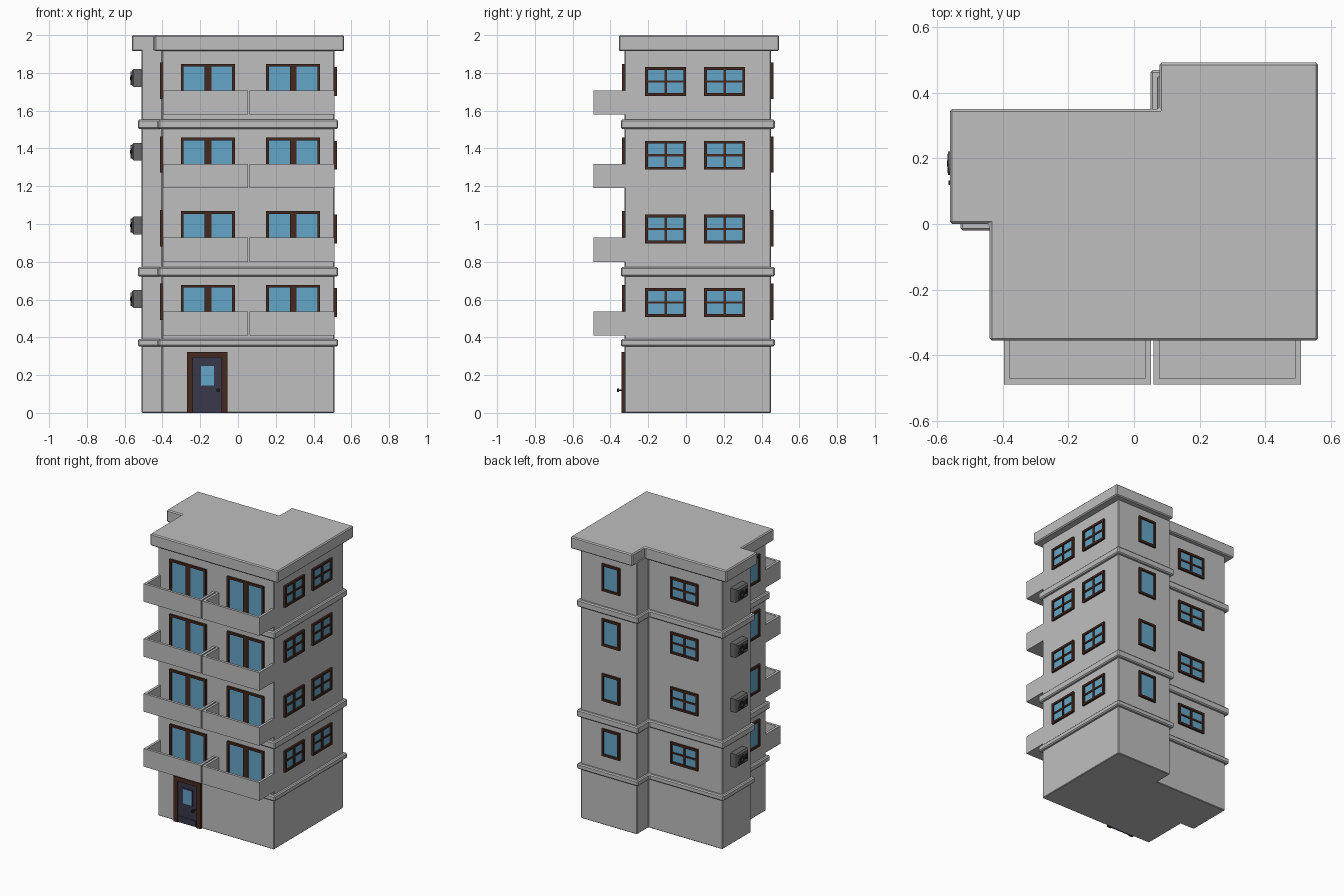
import bpy, bmesh, math
from mathutils import Matrix, Vector

if "Cube" in bpy.data.objects:
    bpy.data.objects.remove(bpy.data.objects["Cube"])


def material(name, rgb):
    m = bpy.data.materials.new(name)
    m.use_nodes = True
    m.diffuse_color = (*rgb, 1)
    m.node_tree.nodes["Principled BSDF"].inputs["Base Color"].default_value = (*rgb, 1)
    return m


WALL = material("pale grey concrete", (0.52, 0.52, 0.52))
FRAME = material("dark brown wood", (0.06, 0.022, 0.013))
GLASS = material("sky blue glass", (0.13, 0.38, 0.58))
DOOR = material("dark navy paint", (0.04, 0.04, 0.07))
METAL = material("dark grey metal", (0.14, 0.14, 0.14))
BLACK = material("black metal", (0.015, 0.015, 0.015))


def finish(name, bm, mats, loc=(0, 0, 0), turn=0, bevel=0):
    bmesh.ops.recalc_face_normals(bm, faces=bm.faces)
    mesh = bpy.data.meshes.new(name)
    bm.to_mesh(mesh)
    bm.free()
    ob = bpy.data.objects.new(name, mesh)
    for m in mats:
        mesh.materials.append(m)
    ob.location = loc
    ob.rotation_euler.z = math.radians(turn)
    bpy.context.collection.objects.link(ob)
    if bevel:
        mod = ob.modifiers.new("edge", "BEVEL")
        mod.width, mod.segments = bevel, 1
    return ob


def box(bm, x, y, z, mat=0):
    """Axis-aligned box from (low, high) pairs."""
    size = Vector((x[1] - x[0], y[1] - y[0], z[1] - z[0]))
    mid = Vector((sum(x), sum(y), sum(z))) / 2
    made = bmesh.ops.create_cube(bm, size=1, matrix=Matrix.Translation(mid) @ Matrix.Diagonal((*size, 1)))
    for f in {f for v in made["verts"] for f in v.link_faces}:
        f.material_index = mat


def disc(bm, x, y, z, radius, depth, mat, sides=16):
    """Short cylinder facing the local front."""
    made = bmesh.ops.create_cone(bm, cap_ends=True, segments=sides, radius1=radius, radius2=radius, depth=depth,
                                 matrix=Matrix.Translation((x, y, z)) @ Matrix.Rotation(math.pi / 2, 4, "X"))
    for f in {f for v in made["verts"] for f in v.link_faces}:
        f.material_index = mat


def footprint(d=0):
    """Stepped plan of the building, grown outward by d."""
    return [(-0.40 - d, -0.325 - d), (0.51 + d, -0.325 - d), (0.51 + d, 0.45 + d), (0.07 - d, 0.45 + d),
            (0.07 - d, 0.32 + d), (-0.51 - d, 0.32 + d), (-0.51 - d, -d), (-0.40 - d, -d)]


def prism(name, plan, z0, z1, bevel):
    bm = bmesh.new()
    base = bm.faces.new([bm.verts.new((x, y, z0)) for x, y in plan])
    top = bmesh.ops.extrude_face_region(bm, geom=[base])
    verts = [v for v in top["geom"] if isinstance(v, bmesh.types.BMVert)]
    bmesh.ops.translate(bm, verts=verts, vec=(0, 0, z1 - z0))
    finish(name, bm, [WALL], bevel=bevel)


def window(name, loc, turn, w, h, kind):
    """Framed window, local front is -y, loc is its bottom centre on the wall."""
    bm = bmesh.new()
    t, front = 0.015, -0.014
    for s in (-1, 1):
        edge = sorted((s * w / 2, s * (w / 2 - t)))
        box(bm, edge, (front, 0.004), (0, h))
    for z in (0, h - t):
        box(bm, (-w / 2 + t, w / 2 - t), (front, 0.004), (z, z + t))
    box(bm, (-w / 2 + t, w / 2 - t), (-0.004, 0.004), (t, h - t), 1)
    if kind == "cross":
        box(bm, (-0.007, 0.007), (-0.011, 0), (t, h - t))
        box(bm, (-w / 2 + t, w / 2 - t), (-0.010, 0), (h / 2 - 0.006, h / 2 + 0.006))
    elif kind == "sliding":
        box(bm, (-0.017, 0.002), (-0.012, 0), (t, h - t))
        box(bm, (0.002, 0.019), (-0.008, 0), (t, h - t))
    finish(name, bm, [FRAME, GLASS], loc, turn)


def balcony(name, x0, x1, z):
    """Solid block hollowed from above, open toward the wall."""
    bm = bmesh.new()
    h, t, y0, y1 = 0.128, 0.018, -0.49, -0.32
    box(bm, (x0, x1), (y0, y1), (z, z + 0.015))
    box(bm, (x0, x1), (y0, y0 + t), (z + 0.015, z + h))
    for a in (x0, x1 - t):
        box(bm, (a, a + t), (y0 + t, y1), (z + 0.015, z + h))
    finish(name, bm, [WALL])


def air_conditioner(name, loc):
    bm = bmesh.new()
    box(bm, (-0.065, 0.065), (-0.052, 0), (0, 0.095))
    bmesh.ops.bevel(bm, geom=[e for e in bm.edges if all(v.co.y < -0.05 for v in e.verts)],
                    offset=0.01, segments=1, affect="EDGES")
    disc(bm, -0.02, -0.053, 0.047, 0.036, 0.010, 0)
    disc(bm, -0.02, -0.054, 0.047, 0.029, 0.010, 1)
    disc(bm, -0.02, -0.056, 0.047, 0.009, 0.010, 0, 8)
    box(bm, (0.032, 0.046), (-0.057, -0.05), (0.03, 0.065), 1)
    finish(name, bm, [METAL, BLACK], loc, -90)


# Walls, floor bands and overhanging roof
prism("building_walls", footprint(), 0, 1.93, 0.004)
for i, (z0, z1) in enumerate([(0.352, 0.39), (0.722, 0.772), (1.503, 1.552)]):
    prism(f"floor_band_{i + 1}", footprint(0.02), z0, z1, 0.007)
roof = [(x * 1.102, y * 1.095) for x, y in footprint()]
prism("roof_slab", roof, 1.915, 2.0, 0.007)

# Upper storeys
for i in range(4):
    z = 0.39 * i
    n = i + 1
    for side, x in (("right", -0.16), ("left", 0.292)):
        window(f"{side}_balcony_door_{n}", (x, -0.325, z + 0.43), 0, 0.286, 0.248, "sliding")
    balcony(f"right_balcony_{n}", -0.397, 0.052, z + 0.41)
    balcony(f"left_balcony_{n}", 0.06, 0.51, z + 0.41)
    for place, y in (("front", -0.108), ("rear", 0.205)):
        window(f"left_{place}_window_{n}", (0.51, y, z + 0.508), 90, 0.217, 0.152, "cross")
    window(f"back_wide_window_{n}", (-0.215, 0.32, z + 0.508), 180, 0.217, 0.152, "cross")
    window(f"back_narrow_window_{n}", (0.27, 0.45, z + 0.492), 180, 0.14, 0.192, "plain")
    window(f"right_narrow_window_{n}", (-0.40, -0.175, z + 0.492), -90, 0.14, 0.192, "plain")
    air_conditioner(f"air_conditioner_{n}", (-0.51, 0.165, z + 0.555))

# Entrance door
bm = bmesh.new()
for s in (-1, 1):
    box(bm, sorted((s * 0.107, s * 0.075)), (-0.016, 0.004), (0, 0.322))
box(bm, (-0.075, 0.075), (-0.016, 0.004), (0.292, 0.322))
box(bm, (-0.075, 0.075), (-0.008, 0.004), (0, 0.292), 1)
box(bm, (-0.065, 0.065), (-0.012, 0), (0.008, 0.045), 1)
box(bm, (-0.042, 0.042), (-0.012, 0), (0.138, 0.256), 1)
box(bm, (-0.034, 0.034), (-0.014, 0), (0.146, 0.248), 2)
disc(bm, 0.057, -0.02, 0.12, 0.004, 0.03, 3, 8)
disc(bm, 0.057, -0.034, 0.12, 0.010, 0.01, 3, 10)
finish("entrance_door", bm, [FRAME, DOOR, GLASS, BLACK], (-0.162, -0.325, 0))
